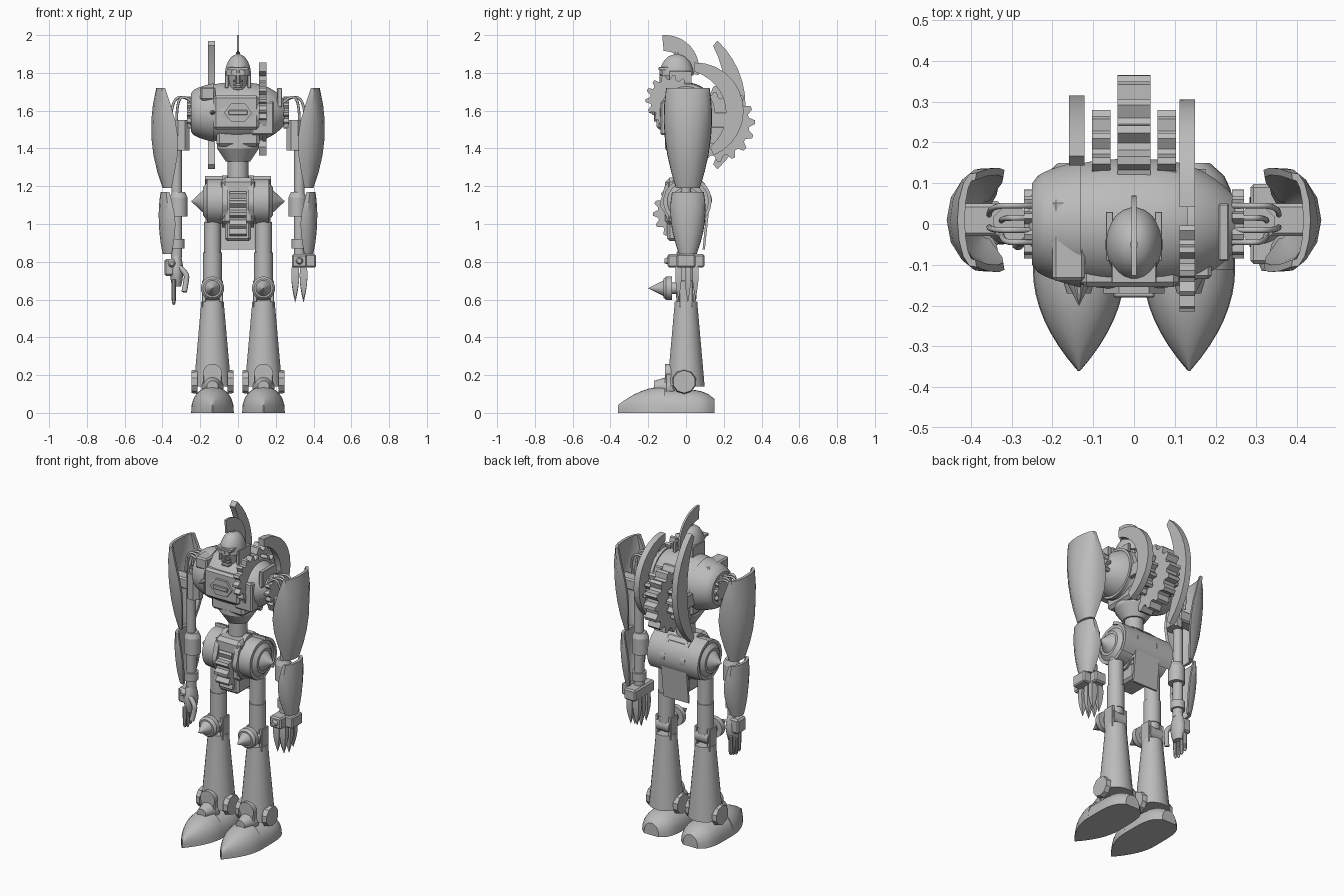
import bpy, bmesh
from math import sin, cos, pi, radians, sqrt

if "Cube" in bpy.data.objects:
    bpy.data.objects.remove(bpy.data.objects["Cube"])

X, Y, Z = range(3)
LEG, ARM, KNEE, HIP, CHEST = .135, .325, .66, 1.12, 1.59

metal = bpy.data.materials.new("grey metal")
metal.use_nodes = True
metal.diffuse_color = (.5, .5, .5, 1)
metal.node_tree.nodes["Principled BSDF"].inputs["Base Color"].default_value = metal.diffuse_color


def finish(name, bm):
    bmesh.ops.recalc_face_normals(bm, faces=bm.faces)
    mesh = bpy.data.meshes.new(name)
    bm.to_mesh(mesh)
    bm.free()
    mesh.materials.append(metal)
    mesh.shade_smooth()
    mesh.set_sharp_from_angle(angle=radians(32))
    bpy.context.collection.objects.link(bpy.data.objects.new(name, mesh))


def loft(name, rings):
    """Skin a list of closed rings and cap both ends."""
    bm = bmesh.new()
    verts = [[bm.verts.new(point) for point in ring] for ring in rings]
    for low, high in zip(verts, verts[1:]):
        for i in range(len(low)):
            bm.faces.new((low[i - 1], low[i], high[i], high[i - 1]))
    bm.faces.new(verts[0])
    bm.faces.new(verts[-1])
    finish(name, bm)


def lathe(name, axis, at, length, rule, steps=10, sides=20, oval=1):
    """Turn a radius rule about an axis, from the point at."""
    rings = []
    for k in range(steps + 1):
        radius, ring = rule(k / steps), []
        for i in range(sides):
            angle = 2 * pi * (i + .5) / sides
            point = list(at)
            point[axis] += length * k / steps
            point[axis - 2] += radius * cos(angle)
            point[axis - 1] += radius * sin(angle) * oval
            ring.append(point)
        rings.append(ring)
    loft(name, rings)


def rod(name, axis, at, length, radius, end=None, sides=20, oval=1):
    end = radius if end is None else end
    lathe(name, axis, at, length, lambda t: radius + (end - radius) * t, 1, sides, oval)


def box(name, at, size):
    bm = bmesh.new()
    bmesh.ops.create_cube(bm, size=1)
    bmesh.ops.scale(bm, vec=size, verts=bm.verts)
    bmesh.ops.translate(bm, vec=at, verts=bm.verts)
    bmesh.ops.bevel(bm, geom=bm.edges[:], offset=min(size) * .12, segments=1, affect='EDGES')
    finish(name, bm)


def side_prism(name, outline, x, width):
    loft(name, [[(x + side * width / 2, y, z) for y, z in outline] for side in (-1, 1)])


def gear(name, x, width, y, z, radius, teeth=14, depth=.025):
    outline = []
    for i in range(teeth * 4):
        r = radius - depth * (i % 4 > 1)
        angle = pi * i / teeth / 2
        outline.append((y + r * cos(angle), z + r * sin(angle)))
    side_prism(name, outline, x, width)


def crescent(name, x, width, y, z, radius, thick, start, stop, taper=0, steps=12):
    """Curved blade in the side plane; taper thins both ends."""
    outer, inner = [], []
    for i in range(steps + 1):
        angle = radians(start + (stop - start) * i / steps)
        r = radius - thick * (1 - taper * (2 * i / steps - 1) ** 2)
        outer.append((y + radius * cos(angle), z + radius * sin(angle)))
        inner.append((y + r * cos(angle), z + r * sin(angle)))
    side_prism(name, outer + inner[::-1], x, width)


def guard(name, side, top, bottom, outer, depth, bulge, bow, steps=6, facets=8):
    """Curved armour panel, open toward the body."""
    rings = []
    for k in range(steps + 1):
        t = k / steps
        wide = .04 + bulge * sin(pi * t)
        deep = depth * cos(1.5 * (t - .3))
        centre = outer - bow * (t - .4) ** 2 - wide
        ring = []
        for turn, wall in ((1, 0), (-1, .018)):
            for i in range(facets + 1):
                angle = radians(100) * turn * (2 * i / facets - 1)
                ring.append((side * (centre + (wide - wall) * cos(angle)),
                             .01 + (deep - wall) * sin(angle), top + (bottom - top) * t))
        rings.append(ring)
    loft(name, rings)


def foot_half(name, x, y, length, width, height):
    """Half-round hull along y with width and height rules."""
    rings = []
    for k in range(9):
        t = k / 8
        rings.append([(x + width(t) * cos(pi * i / 14), y + length * t,
                       height(t) * sin(pi * i / 14) ** .8) for i in range(15)])
    loft(name, rings)


def cable(name, points, thickness=.007):
    curve = bpy.data.curves.new(name, 'CURVE')
    curve.dimensions = '3D'
    curve.bevel_depth, curve.bevel_resolution = thickness, 2
    curve.use_fill_caps = True
    spline = curve.splines.new('NURBS')
    spline.points.add(len(points) - 1)
    for knot, point in zip(spline.points, points):
        knot.co = (*point, 1)
    spline.use_endpoint_u, spline.order_u = True, 3
    curve.materials.append(metal)
    bpy.context.collection.objects.link(bpy.data.objects.new(name, curve))


for side, word in ((1, "left_"), (-1, "right_")):
    leg, arm = side * LEG, side * ARM
    # Foot and ankle
    foot_half(word + "toe", leg, -.11, -.25, lambda t: .11 * (1 - t * t) + .003, lambda t: .14 * (1 - .7 * t * t))
    foot_half(word + "heel", leg, -.11, .26, lambda t: .113 * sqrt(1 - .8 * t ** 5), lambda t: .125 - .05 * t ** 5)
    rod(word + "ankle_tongue", Y, (leg, -.17, .14), .1, .03, .06)
    rod(word + "ankle_arch", Y, (leg, -.11, .21), .05, .05)
    box(word + "ankle_arch_base", (leg, -.085, .16), (.1, .05, .1))
    # Shin, knee and thigh
    rod(word + "shin", Z, (leg, 0, .14), .45, .1, .06)
    rod(word + "knee_joint", X, (leg - .045, 0, KNEE - .02), .09, .045)
    rod(word + "knee_arm", Y, (leg, 0, KNEE), -.08, .03)
    rod(word + "knee_cap", Y, (leg, -.075, KNEE), -.03, .062)
    rod(word + "knee_cap_bevel", Y, (leg, -.105, KNEE), -.015, .062, .05)
    lathe(word + "knee_spike", Y, (leg, -.12, KNEE), -.08, lambda t: .04 * (1 - t) + .001)
    rod(word + "thigh_sleeve", Z, (leg, 0, .7), .15, .05)
    rod(word + "thigh", Z, (leg, 0, KNEE), .35, .045)
    rod(word + "thigh_top", Z, (leg, 0, 1), .1, .038)
    for edge in (-1, 1):
        rod(word + "ankle_disc", X, (leg + edge * .08, -.01, .165), edge * .03, .065, .06, sides=10)
        box(word + "knee_bracket", (leg + edge * .045, 0, KNEE - .03), (.02, .07, .14))
    # Hip end
    rod(word + "hip_cap", X, (side * .165, 0, HIP), side * .02, .1, .075)
    rod(word + "hip_spike", X, (side * .185, 0, HIP), side * .06, .06, .003)
    # Upper arm
    guard(word + "shoulder_guard", side, 1.72, 1.19, .46, .13, .08, .17)
    rod(word + "shoulder_block", Z, (side * .3, 0, 1.39), .16, .048, sides=8)
    box(word + "guard_bracket", (side * .37, .01, 1.47), (.14, .08, .07))
    rod(word + "upper_arm", Z, (arm, 0, 1.16), .24, .028)
    # Elbow and forearm
    rod(word + "elbow", Z, (arm - side * .01, 0, 1.04), .1, .048)
    rod(word + "elbow_rim", Z, (arm - side * .01, 0, 1.14), .03, .048, .035)
    rod(word + "forearm", Z, (arm, 0, .82), .23, .03)
    rod(word + "wrist_ring", Z, (arm, 0, .87), .05, .042)
    guard(word + "forearm_guard", side, 1.17, .84, .42, .095, .035, .06)
    # Shoulder socket and cables
    gear(word + "shoulder_socket", side * .255, .03, 0, CHEST, .085, 10, .018)
    for i, y in enumerate((-.045, -.015, .015, .045)):
        reach = ARM + .03 * (i % 2)
        cable(word + "shoulder_cable", [(side * .22, y, 1.62), (side * .27, y, 1.68),
                                        (side * reach, y, 1.66), (side * reach, y / 2, 1.53)])
    # Face sides and small back gears
    box(word + "cheek_plate", (side * .06, -.03, 1.765), (.018, .12, .09))
    rod(word + "eye", Y, (side * .025, -.115, 1.8), -.025, .013, sides=8)
    gear(word + "back_side_gear", side * .08, .045, .13, 1.55, .15)

# Left claw
box("claw_wrist", (ARM, 0, .805), (.08, .195, .07))
box("claw_side_block", (.385, 0, .805), (.055, .1, .07))
rod("claw_bolt", Y, (ARM, -.09, .805), -.025, .022, .012)
for edge in (-1, 1):
    for y in (-.04, .01, .05):
        lathe("claw_blade", Z, (ARM + edge * .022, y, .79), -.21 + abs(y) / 2,
              lambda t: .022 * cos(pi * t / 2) + .01 * sin(pi * t) + .001, sides=4, oval=.8)

# Right hand
box("hand_cuff", (-.35, 0, .77), (.08, .08, .09))
rod("hand_bolt", Y, (-.35, -.04, .79), -.02, .02, .01)
lathe("palm", Z, (-ARM, 0, .67), .16, lambda t: .024 + .012 * sin(pi * t), oval=1.4)
for i in range(4):
    y = -.04 + i * .028
    rod("finger", Z, (-.34, y, .635), .07, .013, sides=10)
    lathe("fingertip", Z, (-.34, y, .635), -.065 + .01 * abs(i - 1), lambda t: .012 * sqrt(1 - .9 * t ** 4), sides=10)
cable("thumb", [(-.31, -.03, .77), (-.27, -.04, .74), (-.275, -.04, .69), (-.285, -.05, .64)], .015)

# Pelvis
rod("hip_drum", X, (-.165, 0, HIP), .33, .12)
box("pelvis_block", (0, -.01, HIP), (.18, .2, .25))
box("pelvis_base", (0, -.01, .97), (.14, .18, .12))
for x in (-.07, .07):
    gear("pelvis_strap", x, .03, 0, HIP, .138, 8, .008)
gear("pelvis_gear", 0, .09, -.03, 1.06, .145)
crescent("rear_hip_plate", 0, .35, 0, HIP, .135, .018, -40, 80)
side_prism("rear_apron", [(.125, 1.1), (.1, .865), (.088, .865), (.11, 1.1)], 0, .175)

# Waist and torso
rod("waist", Z, (0, 0, 1.2), .14, .055)
rod("waist_flare", Z, (0, 0, 1.33), .07, .065, .112)
rod("waist_rim", Z, (0, 0, 1.4), .03, .112)
box("abdomen", (0, 0, 1.48), (.23, .22, .14))
lathe("torso", X, (-.26, 0, CHEST), .51, lambda t: .16 * (1 - .6 * abs(2 * t - 1) ** 3), 20, 32)
lathe("right_torso_shell", X, (-.25, 0, CHEST), .12, lambda t: .1 + .056 * sqrt(t), 8, 32)
rod("left_torso_band", X, (.13, 0, CHEST), .02, .153, sides=32)
box("chest_bib", (-.01, -.1, CHEST), (.24, .11, .18))
rod("chest_emblem_plate", Y, (0, -.12, CHEST), -.05, .055, sides=6, oval=1.35)
box("chest_bar", (0, -.165, CHEST), (.1, .03, .025))
box("chest_left_panel", (.13, -.1, 1.56), (.12, .07, .18))
box("chest_right_strap", (-.16, -.04, 1.69), (.08, .2, .07))
box("left_shoulder_fin", (.22, -.02, 1.67), (.025, .14, .1))
rod("chest_spike", Y, (-LEG, -.14, CHEST), -.055, .016, .002, sides=8)
rod("neck", Z, (0, -.04, 1.7), .06, .05)

# Head
lathe("helmet", Z, (0, -.05, 1.785), .115, lambda t: .07 * sqrt(1 - .99 * t * t), sides=24, oval=1.3)
rod("face", Z, (0, -.05, 1.7), .09, .04, .056, sides=12, oval=1.35)
box("visor_brow", (0, -.11, 1.822), (.11, .07, .016))
box("nose_bar", (0, -.125, 1.78), (.016, .03, .08))
for i in range(3):
    box("mouth_slat", (0, -.11, 1.717 + i * .02), (.05, .04, .01))
crescent("crest", 0, .012, -.11, 1.82, .18, .085, -10, 95)
rod("crest_base", Z, (0, -.05, 1.88), .03, .01)

# Back and shoulder gears with their curved fins
gear("back_gear", 0, .08, .165, 1.53, .2, 16, .03)
gear("shoulder_gear", .131, .038, -.085, 1.66, .13)
crescent("tall_back_fin", -.14, .038, -.15, 1.63, .465, .1, -47, 47, .65)
crescent("hooked_back_fin", .131, .038, .05, 1.6, .255, .095, -68, 92, .5)
for x in (-.14, .131):
    box("fin_mount", (x, .17, 1.55), (.025, .16, .08))
